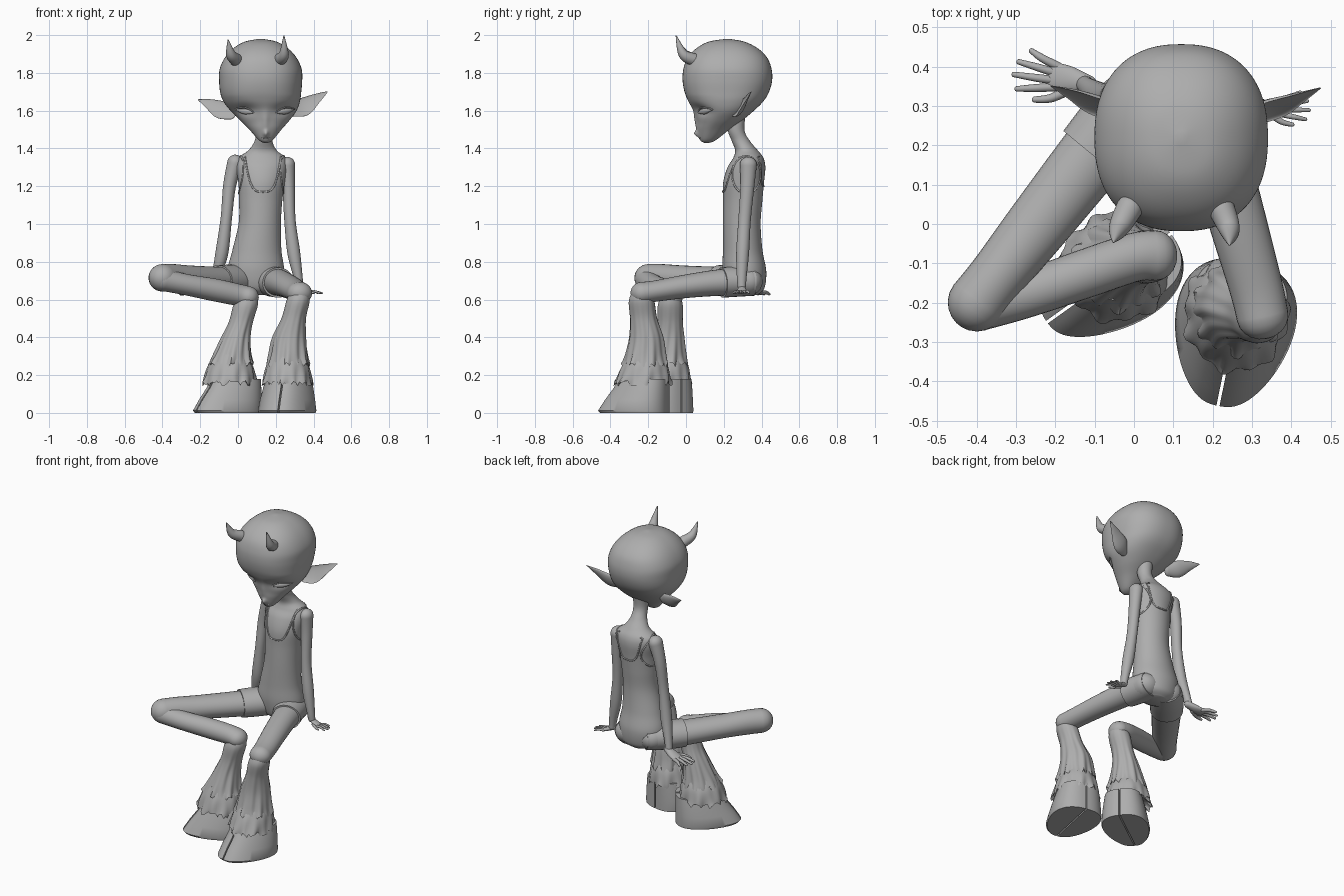
import bpy, bmesh, math, random
from mathutils import Vector
from mathutils.bvhtree import BVHTree

random.seed(4)
if "Cube" in bpy.data.objects:
    bpy.data.objects.remove(bpy.data.objects["Cube"])

clay = bpy.data.materials.new("grey_clay")
clay.use_nodes = True
clay.diffuse_color = (0.42, 0.42, 0.42, 1)
clay.node_tree.nodes["Principled BSDF"].inputs["Base Color"].default_value = clay.diffuse_color

X, Y, Z = Vector((1, 0, 0)), Vector((0, 1, 0)), Vector((0, 0, 1))
TAU = math.tau


def spline(pts, n=8):
    """Smooth curve through tuples of any length."""
    out = []
    for i in range(len(pts) - 1):
        quad = pts[max(i - 1, 0)], pts[i], pts[i + 1], pts[min(i + 2, len(pts) - 1)]
        for k in range(n):
            t = k / n
            out.append(tuple(b + t / 2 * (c - a + t * (2*a - 5*b + 4*c - d + t * (3*(b - c) + d - a)))
                             for a, b, c, d in zip(*quad)))
    return out + [tuple(pts[-1])]


def skin(name, rings, angle=50):
    """Closed surface through equal rings of points."""
    bm = bmesh.new()
    loops = [[bm.verts.new(p) for p in ring] for ring in rings]
    for lo, hi in zip(loops, loops[1:]):
        for i in range(len(lo)):
            bm.faces.new((lo[i - 1], lo[i], hi[i], hi[i - 1]))
    bm.faces.new(loops[0])
    bm.faces.new(loops[-1])
    bmesh.ops.recalc_face_normals(bm, faces=bm.faces)
    mesh = bpy.data.meshes.new(name)
    bm.to_mesh(mesh)
    bm.free()
    mesh.shade_smooth()
    mesh.set_sharp_from_angle(angle=math.radians(angle))
    mesh.materials.append(clay)
    obj = bpy.data.objects.new(name, mesh)
    bpy.context.collection.objects.link(obj)
    return obj


def oval(c, u, v, n=32, dent=0):
    ring = []
    for i in range(n):
        cu, sv = math.cos(TAU * i / n), math.sin(TAU * i / n)
        if cu * dent > 0:
            cu *= -0.45
        ring.append(c + u * cu + v * sv)
    return ring


def limb(name, pts, ref=Z, cap=1.0, n=28, dent=0):
    """Tube of points (x, y, z, side radius, other radius) with rounded ends."""
    rows = spline(pts)
    cs = [Vector(r[:3]) for r in rows]
    frames = []
    for i, r in enumerate(rows):
        t = (cs[min(i + 1, len(cs) - 1)] - cs[max(i - 1, 0)]).normalized()
        u = t.cross(ref).normalized()
        frames.append((cs[i], t, u * r[3], u.cross(t) * r[4]))
    rings = [oval(c, u, v, n, dent) for c, t, u, v in frames]

    def dome(frame, way):
        c, t, u, v = frame
        reach = cap * min(u.length, v.length)
        return [oval(c + t * way * reach * math.sin(a), u * math.cos(a), v * math.cos(a), n, dent)
                for a in (0.3, 0.6, 0.9, 1.2, 1.45)]
    if cap:
        rings = dome(frames[0], -1)[::-1] + rings + dome(frames[-1], 1)
    return skin(name, rings)


def tube(name, pts, r=0.004, cyclic=False):
    cu = bpy.data.curves.new(name, "CURVE")
    cu.dimensions = "3D"
    cu.bevel_depth, cu.bevel_resolution = r, 2
    sp = cu.splines.new("POLY")
    sp.points.add(len(pts) - 1)
    for q, p in zip(sp.points, pts):
        q.co = (*p, 1)
    sp.use_cyclic_u = cyclic
    cu.materials.append(clay)
    bpy.context.collection.objects.link(bpy.data.objects.new(name, cu))


def caster(obj):
    tree = BVHTree.FromPolygons([v.co for v in obj.data.vertices], [p.vertices for p in obj.data.polygons])

    def hit(p, d):
        return tree.ray_cast(Vector(p) - d * 2, d)[0] or tree.find_nearest(Vector(p) - d * 0.1)[0]
    return hit


# Torso and neck: x, y, z, half width, half depth
torso_rows = [(.10, .32, .625, .07, .06), (.10, .315, .66, .13, .10), (.095, .31, .75, .15, .115),
              (.10, .30, .86, .13, .105), (.115, .295, 1.0, .112, .10), (.12, .30, 1.12, .114, .104),
              (.125, .305, 1.22, .123, .108), (.125, .32, 1.30, .135, .10), (.127, .33, 1.35, .125, .08),
              (.13, .32, 1.39, .075, .06), (.135, .29, 1.44, .047, .048), (.14, .265, 1.50, .044, .044),
              (.14, .27, 1.60, .05, .05)]
torso = skin("torso", [oval(Vector(r[:3]), X * r[3], Y * r[4], 48) for r in spline(torso_rows)])
on_torso = caster(torso)

# Garment edging: neckline loop and armholes
neck = []
for way, low in ((1, 1.17), (-1, 1.20)):
    for i in range(25):
        s = way * (i / 12 - 1)
        side = math.copysign(abs(s) ** 0.6, s)
        neck.append(on_torso((.132 + .095 * side, .32, low + .185 * abs(s) ** 2.2), Y * way))
tube("neckline_edge", neck, .005, True)
for side in (-1, 1):
    loop = [on_torso((.125, .32 + .075 * math.cos(a), 1.26 + .10 * math.sin(a)), X * -side)
            for a in (TAU * i / 32 for i in range(32))]
    tube("armhole_edge", loop, .005, True)

# Head: z, middle x, half width, front y, back y
head_rows = [(1.43, .147, .012, .095, .125), (1.445, .147, .038, .075, .16), (1.50, .145, .085, .06, .23),
             (1.55, .142, .132, .055, .30), (1.60, .135, .175, .04, .36), (1.65, .125, .203, .012, .41),
             (1.70, .12, .215, -.008, .44), (1.76, .12, .22, -.018, .456), (1.82, .12, .217, -.014, .453),
             (1.88, .12, .19, .008, .43), (1.93, .12, .145, .055, .38), (1.965, .12, .085, .12, .31),
             (1.98, .12, .01, .21, .23)]
EYES = (.035, .25)


def bump(x, z, cx, cz, sx, sz):
    return math.exp(-((x - cx) / sx) ** 2 - ((z - cz) / sz) ** 2)


rings = []
for z, cx, w, front, back in spline(head_rows, 7):
    ring = []
    for i in range(112):
        c, s = math.cos(TAU * i / 112), math.sin(TAU * i / 112)
        x = math.copysign(abs(c) ** 0.86, c)
        y = math.copysign(abs(s) ** 0.86, s)
        jaw = max(0, min(1, (1.68 - z) / 0.15))
        x = cx + w * x * (1 - 0.28 * jaw * max(0, -s) ** 2)
        y = (front + back) / 2 + (back - front) / 2 * y
        if s < 0:
            # Eye sockets, nose bridge and nose tip
            y += .022 * sum(bump(x, z, e, 1.60, .055, .03) for e in EYES)
            y -= .010 * bump(x, z, .145, 1.55, .02, .05) + .022 * bump(x, z, .148, 1.478, .014, .016)
        ring.append(Vector((x, y, z)))
    rings.append(ring)
head = skin("head", rings, 80)
on_head = caster(head)

# Eyes, lids and mouth
for e, out in zip(EYES, (-1, 1)):
    line = [(e + out * k * .048, 1.598 + .008 * k, 1 - abs(k) ** 1.5) for k in (-1, -.5, 0, .5, 1)]
    limb("eye", [(*on_head((x, 0, z), Y), .003 + .010 * f, .003 + .014 * f) for x, z, f in line])
    tube("eyelid", [on_head((x, 0, z + .017 * f + .003), Y) for x, z, f in line], .004)
tube("mouth", [on_head((.147 + .022 * k, 0, 1.452 + .003 * abs(k)), Y) for k in (-1, -.5, 0, .5, 1)], .0025)

# Horns and ears
for side, base, mid, tip in (("right", (-.012, .04, 1.87), (-.038, -.01, 1.90), (-.052, -.045, 1.975)),
                             ("left", (.222, .04, 1.87), (.243, -.015, 1.90), (.243, -.052, 1.995))):
    limb(side + "_horn", [(*base, .034, .034), (*mid, .026, .026), (*tip, .003, .003)], X)
lean = Vector((0, .45, .9))
limb("right_ear", [(-.03, .27, 1.585, .02, .035), (-.09, .295, 1.605, .024, .05),
                   (-.15, .325, 1.635, .014, .03), (-.21, .35, 1.658, .002, .003)], lean, dent=-1)
limb("left_ear", [(.29, .26, 1.60, .02, .035), (.345, .285, 1.62, .024, .052),
                  (.41, .315, 1.662, .014, .03), (.473, .345, 1.70, .002, .003)], lean, dent=1)


def hand(side, wrist, aim, size, thumb):
    f = Vector(aim).normalized()
    s = Vector((-f.y, f.x, 0)).normalized() * thumb
    w = Vector(wrist)

    def row(along, across, drop, a, b):
        return (*(w + (f * along + s * across) * size - Z * drop), a * size, b * size)
    limb(side + "_palm", [row(-.01, 0, -.01, .022, .02), row(.04, 0, .008, .034, .018),
                          row(.085, 0, .02, .036, .012)])
    for k, reach in zip((-1.5, -.5, .5, 1.5), (.15, .175, .18, .165)):
        limb(side + "_finger", [row(.075, .018 * k, .02, .011, .011), row(.12, .026 * k, .017, .010, .010),
                                row(reach, .034 * k, .026, .007, .007)], n=14)
    limb(side + "_thumb", [row(.03, .02, .015, .013, .012), row(.075, .055, .02, .011, .011),
                           row(.115, .068, .025, .008, .008)], n=14)


# Arms
limb("right_arm", [(-.015, .335, 1.325, .042, .045), (-.045, .33, 1.20, .034, .037), (-.062, .32, 1.03, .030, .033),
                   (-.085, .325, .85, .034, .035), (-.115, .345, .72, .024, .026), (-.125, .355, .665, .022, .022)], Y)
hand("right", (-.125, .358, .655), (-1, .22, 0), 1.0, 1)
limb("left_arm", [(.262, .33, 1.315, .040, .045), (.268, .325, 1.20, .033, .037), (.275, .31, 1.02, .030, .033),
                  (.295, .30, .85, .034, .034), (.318, .295, .72, .024, .026), (.325, .295, .67, .021, .022)], Y)
hand("left", (.322, .295, .66), (1, .05, 0), .68, -1)

# Thighs with garment cuffs at the hip, then the folded shin
limb("right_thigh", [(.02, .33, .70, .09, .078), (-.10, .18, .70, .088, .074), (-.25, -.01, .71, .08, .07),
                     (-.345, -.13, .715, .073, .073), (-.40, -.20, .715, .074, .073)])
limb("right_cuff", [(.05, .35, .70, .09, .08), (-.03, .265, .70, .10, .085), (-.105, .175, .70, .097, .082)], cap=0)
limb("right_shin", [(-.395, -.21, .705, .062, .06), (-.28, -.18, .68, .06, .056), (-.12, -.125, .65, .062, .06),
                    (0, -.085, .625, .062, .058), (.055, -.08, .615, .064, .055)])
limb("left_thigh", [(.18, .33, .695, .085, .075), (.215, .18, .69, .078, .07), (.265, 0, .67, .073, .062),
                    (.31, -.16, .645, .068, .056), (.327, -.235, .635, .066, .058)])
limb("left_cuff", [(.17, .36, .695, .085, .075), (.185, .27, .695, .093, .08), (.213, .19, .69, .088, .08)], cap=0)


def fur(name, rows, ragged):
    """Hanging shaggy tier: rows x, y, z, half width, half depth, ending in a ragged hem."""
    n = 72
    phase = random.random() * TAU
    tufts = [ragged * random.uniform(-.5, 1) for _ in range(n)]
    rows = spline(rows, 6)
    rows.append((*rows[-1][:2], rows[-1][2] + .03, rows[-1][3] * .8, rows[-1][4] * .8))
    rings = []
    for j, r in enumerate(rows):
        k = min(1, j / (len(rows) - 2))
        ring = oval(Vector(r[:3]), X * r[3], Y * r[4], n)
        for i, p in enumerate(ring):
            a = TAU * i / n
            wave = .006 * k * k * (math.sin(7 * a + phase + 5 * k) + math.sin(13 * a - 2 * phase))
            p += Vector((math.cos(a), math.sin(a), 0)) * wave - Z * tufts[i] * k ** 6
        rings.append(ring)
    skin(name, rings, 60)


# Lower legs with two shaggy tiers each
fur("right_upper_fur", [(.05, -.08, .62, .055, .05), (.04, -.083, .57, .065, .066), (.015, -.085, .48, .063, .068),
                        (-.01, -.09, .40, .076, .08), (-.03, -.10, .31, .10, .10), (-.038, -.105, .26, .118, .115)], .02)
fur("right_lower_fur", [(-.035, -.105, .31, .09, .09), (-.04, -.105, .24, .122, .12), (-.045, -.11, .16, .142, .138)], .02)
fur("left_upper_fur", [(.325, -.235, .64, .05, .05), (.317, -.235, .59, .062, .068), (.295, -.225, .50, .064, .072),
                       (.272, -.21, .40, .088, .09), (.266, -.212, .31, .102, .105), (.265, -.215, .26, .112, .118)], .02)
fur("left_lower_fur", [(.265, -.215, .31, .09, .09), (.263, -.218, .24, .115, .125), (.26, -.228, .16, .132, .148)], .02)


def hoof(side, heel, tip, width):
    """Cloven hoof: two mirrored toes on the line from heel to tip."""
    heel, tip = Vector((*heel, 0)), Vector((*tip, 0))
    f = tip - heel
    s = Vector((-f.y, f.x, 0)).normalized()
    for toe in (-1, 1):
        rings = []
        for z, long, wide in ((0, .97, .97), (.012, 1, 1), (.07, .90, .94), (.13, .78, .86), (.18, .70, .78)):
            ring = []
            for i in range(33):
                t = math.pi * i / 32
                along = (1 - math.cos(t)) / 2
                across = math.sin(t) ** .85 * (1.12 - .42 * along) * width / 2
                ring.append(heel + f * (.02 + along * long) + s * toe * (.004 + across * wide) + Z * z)
            rings.append(ring)
        skin(side + "_hoof_toe", rings, 45)


hoof("left", (.29, -.085), (.215, -.455), .32)
hoof("right", (.10, -.02), (-.215, -.245), .29)
